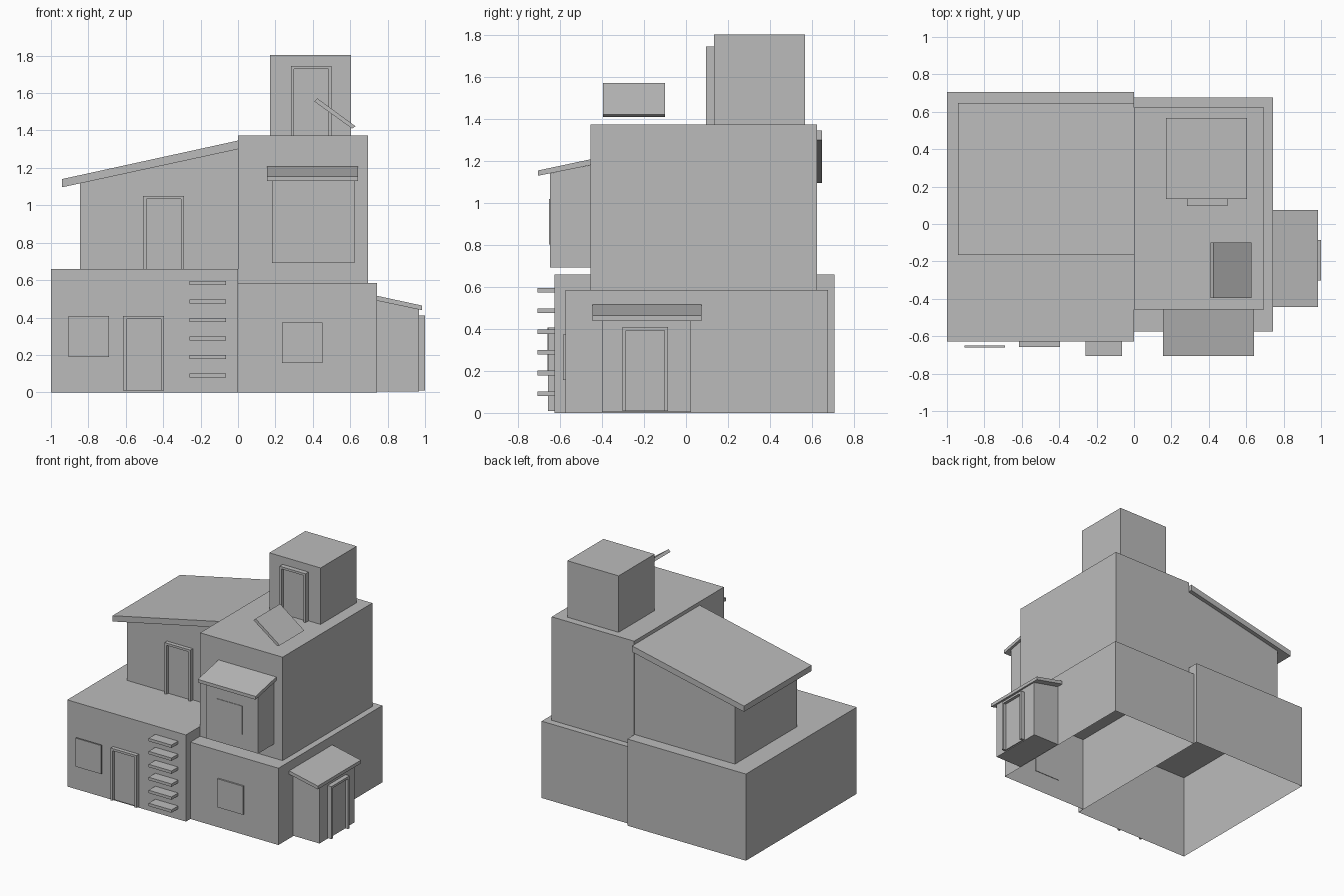
import bpy
import bmesh

if "Cube" in bpy.data.objects:
    bpy.data.objects.remove(bpy.data.objects["Cube"], do_unlink=True)

grey = bpy.data.materials.new("plain_grey")
grey.use_nodes = True
grey.diffuse_color = (0.5, 0.5, 0.5, 1)
grey.node_tree.nodes["Principled BSDF"].inputs["Base Color"].default_value = (0.5, 0.5, 0.5, 1)


def prism(name, axis, profile, start, end, open_bottom=False):
    """Extrude a closed (horizontal, z) profile along the x or y axis."""
    def place(h, z, d):
        return (d, h, z) if axis == "x" else (h, d, z)

    bm = bmesh.new()
    near = [bm.verts.new(place(h, z, start)) for h, z in profile]
    far = [bm.verts.new(place(h, z, end)) for h, z in profile]
    bm.faces.new(near)
    bm.faces.new(far[::-1])
    for i in range(len(near)):
        j = (i + 1) % len(near)
        bm.faces.new((near[j], near[i], far[i], far[j]))
    bmesh.ops.recalc_face_normals(bm, faces=bm.faces)
    if open_bottom:
        floor = [f for f in bm.faces if f.normal.z < -0.9]
        bmesh.ops.delete(bm, geom=floor, context="FACES_ONLY")
    mesh = bpy.data.meshes.new(name)
    bm.to_mesh(mesh)
    bm.free()
    mesh.materials.append(grey)
    obj = bpy.data.objects.new(name, mesh)
    bpy.context.collection.objects.link(obj)
    return obj


def box(name, x, y, z, open_bottom=False):
    profile = [(x[0], z[0]), (x[1], z[0]), (x[1], z[1]), (x[0], z[1])]
    return prism(name, "y", profile, y[0], y[1], open_bottom)


def door(name, axis, centre, wall, outward, bottom, top):
    """Raised door surround with a recessed leaf, extruded out of a wall."""
    half, trim = 0.109, 0.017
    a, b = centre - half, centre + half
    surround = [(a, bottom), (a, top), (b, top), (b, bottom),
                (b - trim, bottom), (b - trim, top - trim),
                (a + trim, top - trim), (a + trim, bottom)]
    prism(name + "_frame", axis, surround, wall, wall + outward)
    leaf = [(a + trim, bottom), (b - trim, bottom),
            (b - trim, top - trim), (a + trim, top - trim)]
    prism(name + "_leaf", axis, leaf, wall, wall + outward * 0.3)


def window(name, x, z, y):
    size = 0.217
    box(name, (x, x + size), y, (z, z + size))


# Main stacked blocks
box("left_ground_block", (-1, 0), (-0.627, 0.707), (0, 0.66), True)
box("right_ground_block", (0, 0.743), (-0.574, 0.676), (0, 0.585), True)
box("right_upper_block", (0, 0.695), (-0.456, 0.624), (0.585, 1.373))
box("roof_tower", (0.171, 0.603), (0.133, 0.567), (1.373, 1.803))

# Upper left room with its sloping roof
prism("left_upper_room", "y",
      [(-0.845, 0.66), (0, 0.66), (0, 1.3), (-0.845, 1.118)], -0.13, 0.617)
prism("left_room_roof", "y",
      [(-0.942, 1.096), (0, 1.3), (0, 1.346), (-0.942, 1.14)], -0.165, 0.648)

# Front bay with its sloping roof
prism("bay", "x",
      [(-0.648, 0.692), (-0.456, 0.692), (-0.456, 1.18), (-0.648, 1.141)], 0.183, 0.623)
prism("bay_roof", "x",
      [(-0.705, 1.13), (-0.456, 1.18), (-0.456, 1.208), (-0.705, 1.155)], 0.155, 0.642)

# Side porch with its sloping roof
prism("porch", "y",
      [(0.743, 0.005), (0.967, 0.005), (0.967, 0.443), (0.743, 0.49)], -0.4, 0.024)
prism("porch_roof", "y",
      [(0.743, 0.49), (0.984, 0.439), (0.984, 0.464), (0.743, 0.516)], -0.445, 0.074)

# Doors
door("ground_door", "y", -0.505, -0.627, -0.03, 0.01, 0.408)
door("upper_door", "y", -0.398, -0.13, -0.03, 0.66, 1.05)
door("tower_door", "y", 0.392, 0.133, -0.037, 1.373, 1.745)
door("porch_door", "x", -0.194, 0.967, 0.033, 0.01, 0.41)

# Windows
window("left_window", -0.907, 0.19, (-0.661, -0.65))
window("right_window", 0.235, 0.157, (-0.586, -0.57))
window("bay_window", 0.273, 0.803, (-0.652, -0.64))

# Wall rungs
for i in range(6):
    z = 0.08 + i * 0.0988
    box(f"rung_{i + 1}", (-0.258, -0.065), (-0.707, -0.627), (z, z + 0.022))

# Open roof hatch
prism("roof_hatch", "y",
      [(0.408, 1.555), (0.61, 1.41), (0.629, 1.422), (0.425, 1.571)], -0.396, -0.1)
